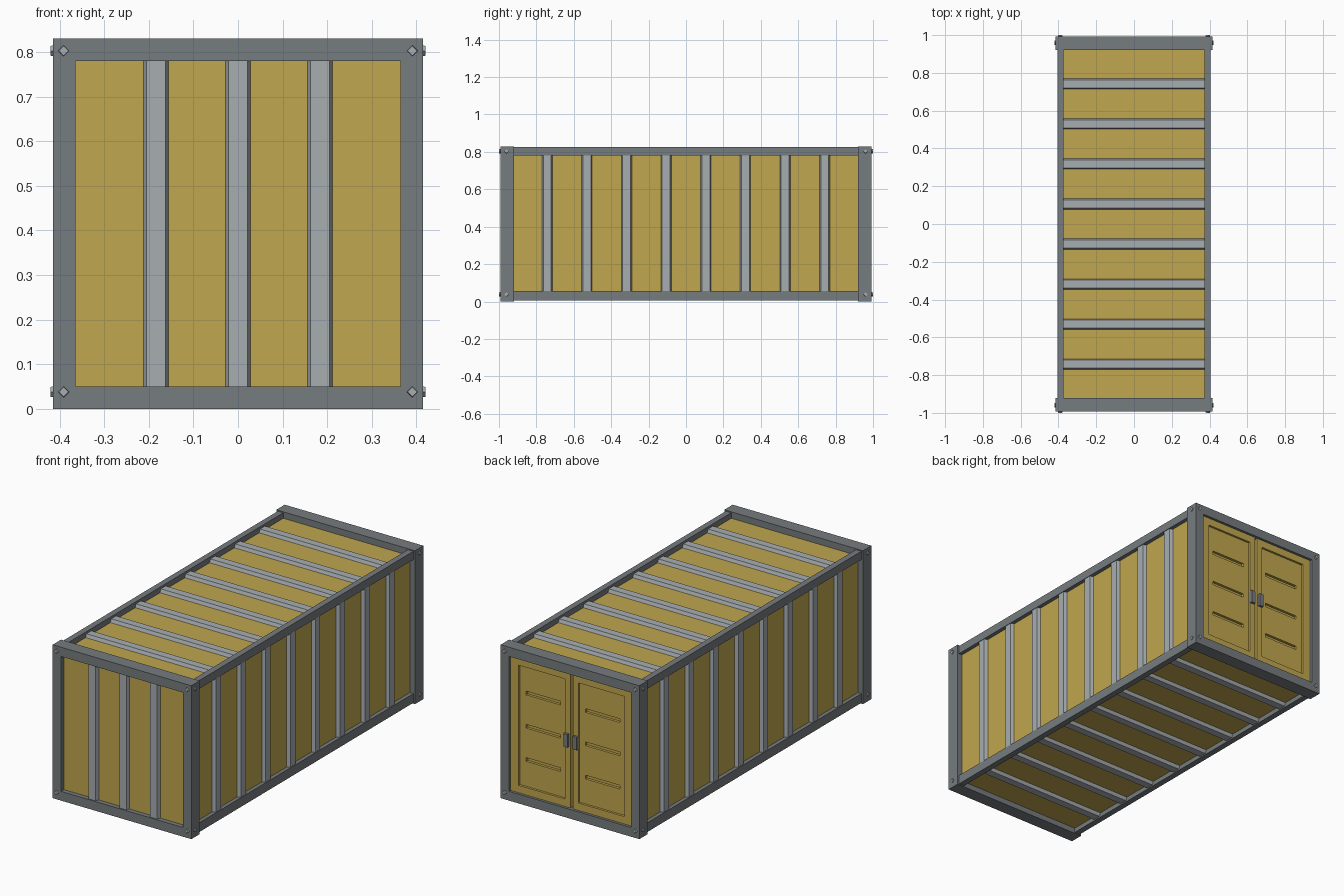
import bpy, bmesh
from mathutils import Vector

if "Cube" in bpy.data.objects:
    bpy.data.objects.remove(bpy.data.objects["Cube"])


def material(name, rgb):
    m = bpy.data.materials.new(name)
    m.diffuse_color = (*rgb, 1)
    m.use_nodes = True
    m.node_tree.nodes["Principled BSDF"].inputs["Base Color"].default_value = m.diffuse_color
    return m


YELLOW = material("mustard_yellow", (0.53, 0.385, 0.078))
DARK = material("frame_grey", (0.18, 0.20, 0.21))
LIGHT = material("light_grey", (0.39, 0.42, 0.44))
X, Y, Z = Vector((1, 0, 0)), Vector((0, 1, 0)), Vector((0, 0, 1))


def finish(name, bm, mat):
    bmesh.ops.recalc_face_normals(bm, faces=bm.faces)
    me = bpy.data.meshes.new(name)
    bm.to_mesh(me)
    bm.free()
    me.materials.append(mat)
    ob = bpy.data.objects.new(name, me)
    bpy.context.collection.objects.link(ob)
    return ob


def add_box(bm, lo, hi):
    lo, hi = Vector(lo), Vector(hi)
    vs = bmesh.ops.create_cube(bm, size=1)["verts"]
    for v in vs:
        v.co = Vector([(lo[i] + hi[i]) / 2 + v.co[i] * (hi[i] - lo[i]) for i in range(3)])


def box(name, lo, hi, mat):
    bm = bmesh.new()
    add_box(bm, lo, hi)
    return finish(name, bm, mat)


def frustum(name, base, top, mat):
    """Closed solid between two matching loops of points."""
    bm = bmesh.new()
    a = [bm.verts.new(p) for p in base]
    b = [bm.verts.new(p) for p in top]
    bm.faces.new(a)
    bm.faces.new(b)
    n = len(a)
    for i in range(n):
        bm.faces.new((a[i], a[(i + 1) % n], b[(i + 1) % n], b[i]))
    return finish(name, bm, mat)


def rib(name, centre, along, across, out, half_len, height=0.018):
    """Raised rib with sloped flanks."""
    def loop(w, h):
        return [centre + along * half_len * s + across * w * t + out * h
                for s, t in ((-1, -1), (1, -1), (1, 1), (-1, 1))]
    frustum(name, loop(0.03, -0.005), loop(0.021, height), LIGHT)


def bolt(name, centre, u, v, out, h):
    """Diamond-shaped stud."""
    def loop(r, d):
        return [centre + u * r * a + v * r * b + out * d
                for a, b in ((1, 0), (0, 1), (-1, 0), (0, -1))]
    frustum(name, loop(0.013, -0.004), loop(0.011, h), LIGHT)


def cut(ob, boxes):
    bm = bmesh.new()
    for lo, hi in boxes:
        add_box(bm, lo, hi)
    cutter = finish("cutter", bm, YELLOW)
    cutter.hide_render = True
    mod = ob.modifiers.new("cut", "BOOLEAN")
    mod.operation, mod.solver, mod.object = "DIFFERENCE", "EXACT", cutter
    dg = bpy.context.evaluated_depsgraph_get()
    me = bpy.data.meshes.new_from_object(ob.evaluated_get(dg))
    ob.modifiers.clear()
    ob.data = me
    bpy.data.objects.remove(cutter)


# Yellow wall, roof and floor panels
box("wall_panels", (-0.385, -0.967, 0.03), (0.385, 0.95, 0.795), YELLOW)

# End frames: rectangular rings
for s, end in ((-1, "front"), (1, "rear")):
    bm = bmesh.new()
    rings = []
    for y in (0.92 * s, 0.992 * s):
        for x, z0, z1 in ((0.415, 0, 0.83), (0.365, 0.05, 0.78)):
            rings.append([bm.verts.new(p) for p in
                          ((-x, y, z0), (x, y, z0), (x, y, z1), (-x, y, z1))])
    for a, b in ((0, 1), (2, 3), (0, 2), (1, 3)):
        for i in range(4):
            j = (i + 1) % 4
            bm.faces.new((rings[a][i], rings[a][j], rings[b][j], rings[b][i]))
    finish(end + "_frame", bm, DARK)

# Long rails
for s, side in ((-1, "left"), (1, "right")):
    x = sorted((0.373 * s, 0.406 * s))
    box(side + "_top_rail", (x[0], -0.93, 0.78), (x[1], 0.93, 0.825), DARK)
    box(side + "_bottom_rail", (x[0], -0.93, 0.005), (x[1], 0.93, 0.055), DARK)

# Ribs on sides, roof, floor
for i in range(8):
    y = (i - 3.5) * 0.212
    for s in (-1, 1):
        rib("side_rib", Vector((0.385 * s, y, 0.4175)), Z, Y, X * s, 0.3655)
    rib("roof_rib", Vector((0, y, 0.795)), X, Y, Z, 0.375)
    rib("floor_rib", Vector((0, y, 0.03)), X, Y, -Z, 0.375)

# Ribs on the front wall
for x in (-0.184, 0, 0.184):
    rib("front_rib", Vector((x, -0.967, 0.415)), Z, X, -Y, 0.366)

# Studs on the corners
for sx in (-1, 1):
    for sy in (-1, 1):
        for z in (0.038, 0.803):
            bolt("end_stud", Vector((0.391 * sx, 0.992 * sy, z)), X, Z, Y * sy, 0.008)
            bolt("side_stud", Vector((0.415 * sx, 0.96 * sy, z)), Y, Z, X * sx, 0.005)

# Rear doors with sunken panel, three slots and a handle
for s, side in ((-1, "left"), (1, "right")):
    def span(a, b):
        return sorted((a * s, b * s))
    x = span(0.008, 0.365)
    door = box(side + "_door", (x[0], 0.94, 0.05), (x[1], 0.978, 0.78), YELLOW)
    x = span(0.04, 0.317)
    cut(door, [((x[0], 0.966, 0.09), (x[1], 1.0, 0.74))])
    x = span(0.075, 0.28)
    cut(door, [((x[0], 0.952, z - 0.01), (x[1], 1.0, z + 0.01))
               for z in (0.235, 0.415, 0.595)])
    x = span(0.015, 0.04)
    box(side + "_door_handle", (x[0], 0.97, 0.38), (x[1], 0.992, 0.45), DARK)
